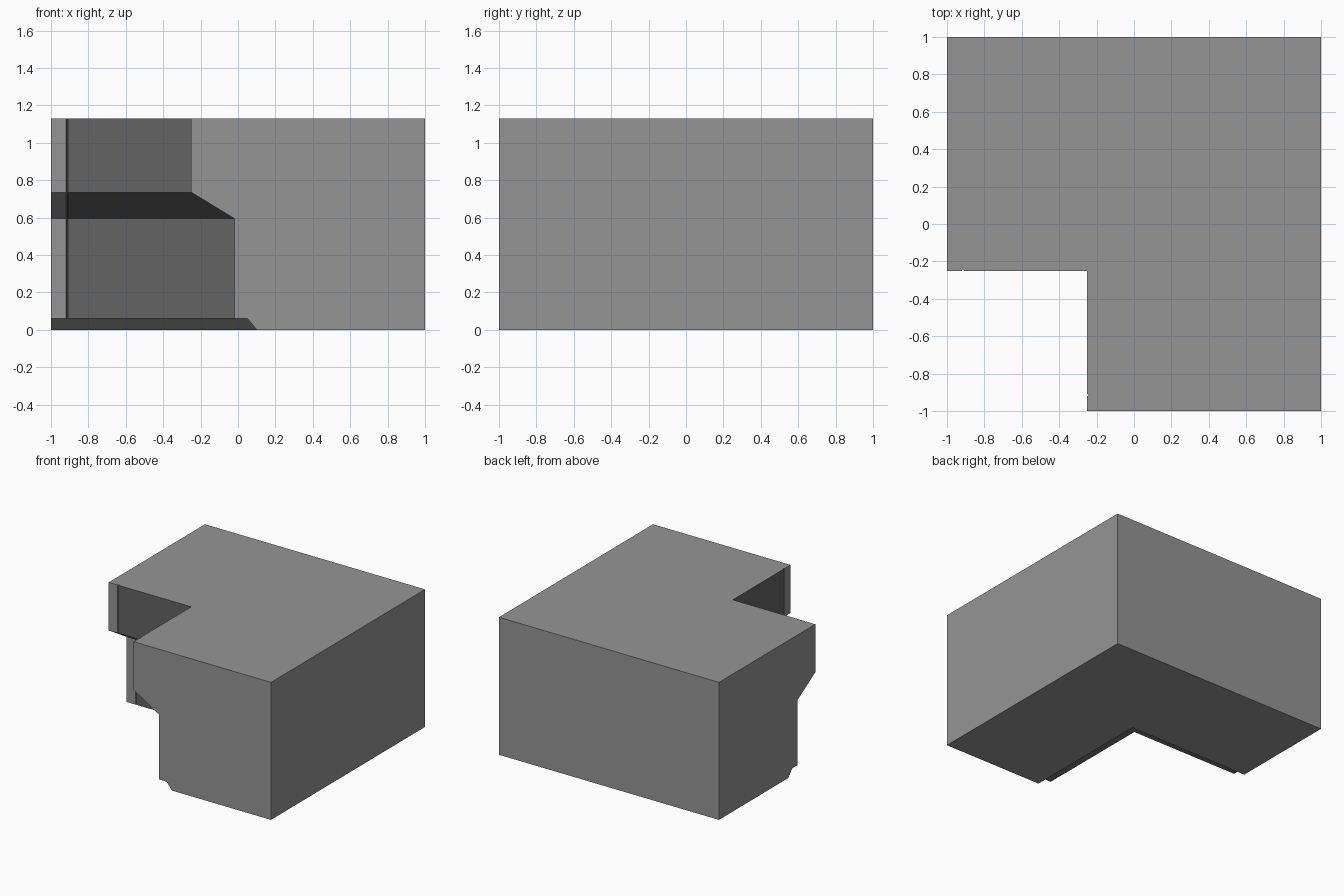
import bpy, bmesh

if "Cube" in bpy.data.objects:
    bpy.data.objects.remove(bpy.data.objects["Cube"])

# Inner-side profile: (distance from the centre planes, height), bottom to top
PROFILE = [(0.10, 0.0), (0.05, 0.06), (-0.02, 0.06),
           (-0.02, 0.595), (-0.25, 0.735), (-0.25, 1.13)]
# Stations along each wing: (position, groove depth)
STATIONS = [(-1.0, 0.0), (-0.92, 0.0), (-0.915, 0.01), (-0.91, 0.0)]
TOP = PROFILE[-1][1]


def material(name, value):
    m = bpy.data.materials.new(name)
    m.diffuse_color = (value, value, value, 1.0)
    m.use_nodes = True
    m.node_tree.nodes["Principled BSDF"].inputs["Base Color"].default_value = m.diffuse_color
    return m


bm = bmesh.new()

# Inner L-shaped rows, one per profile point; the groove stops above the toe kick
rows = []
for i, (d, z) in enumerate(PROFILE):
    left = [(s, d + (g if i >= 2 else 0), z) for s, g in STATIONS]
    front = [(y, x, z) for x, y, z in reversed(left)]
    rows.append([bm.verts.new(p) for p in left + [(d, d, z)] + front])

# Strips between rows: light end stiles, dark panels, toe kick
last = len(rows[0]) - 2
for r in range(len(rows) - 1):
    for c in range(last + 1):
        f = bm.faces.new((rows[r][c], rows[r][c + 1],
                          rows[r + 1][c + 1], rows[r + 1][c]))
        if r < 2:
            f.material_index = 2
        elif 2 <= c <= last - 2:
            f.material_index = 1

# Outer corners, then the ends, back, right side, top and bottom
outer = [[bm.verts.new((x, y, z)) for x, y in ((1, -1), (1, 1), (-1, 1))]
         for z in (0.0, TOP)]
low, high = outer
for a, b in ((0, 1), (1, 2)):
    bm.faces.new((low[a], low[b], high[b], high[a]))
bm.faces.new([row[0] for row in rows] + [high[2], low[2]])
bm.faces.new([row[-1] for row in rows] + [high[0], low[0]])
bm.faces.new(rows[0] + low)
bm.faces.new(rows[-1] + high)
bmesh.ops.recalc_face_normals(bm, faces=bm.faces[:])

mesh = bpy.data.meshes.new("corner_block")
bm.to_mesh(mesh)
bm.free()
for name, value in (("mid grey", 0.30), ("dark grey", 0.125), ("toe kick grey", 0.17)):
    mesh.materials.append(material(name, value))
block = bpy.data.objects.new("corner_block", mesh)
bpy.context.collection.objects.link(block)
